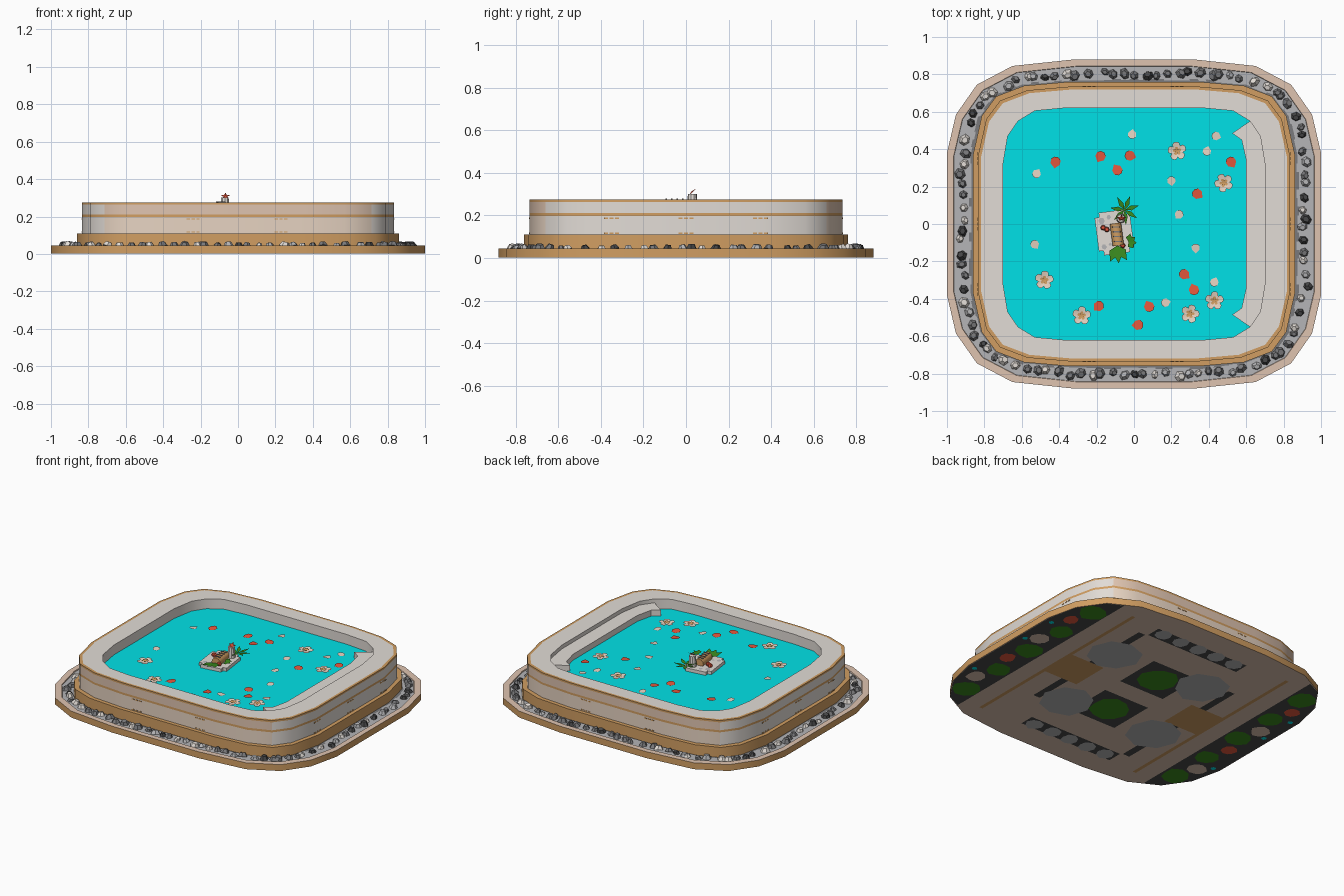
import bpy, bmesh, math, random
from mathutils import Vector, Matrix

if "Cube" in bpy.data.objects:
    bpy.data.objects.remove(bpy.data.objects["Cube"])

random.seed(4)
PI = math.pi


def material(name, r, g, b):
    m = bpy.data.materials.new(name)
    m.diffuse_color = [(c / 255 / 12.92 if c < 11 else ((c / 255 + .055) / 1.055) ** 2.4)
                       for c in (r, g, b)] + [1]
    m.use_nodes = True
    m.node_tree.nodes["Principled BSDF"].inputs["Base Color"].default_value = m.diffuse_color
    return m


WATER = material("turquoise water", 0, 226, 232)
STONE = material("pale stone", 226, 220, 214)
BEIGE = material("beige stone", 223, 196, 176)
WOOD = material("tan wood", 209, 158, 98)
GRAVEL = material("gravel grey", 181, 181, 183)
DARK = material("charcoal", 72, 72, 73)
PEBBLE = material("grey pebble", 122, 122, 124)
RED = material("petal red", 242, 92, 64)
GREEN = material("leaf green", 58, 138, 30)
CREAM = material("cream", 236, 216, 198)


def finish(name, bm, mats, smooth=False):
    me = bpy.data.meshes.new(name)
    bm.to_mesh(me)
    bm.free()
    for m in mats:
        me.materials.append(m)
    ob = bpy.data.objects.new(name, me)
    bpy.context.collection.objects.link(ob)
    if smooth:
        bpy.ops.object.select_all(action='DESELECT')
        ob.select_set(True)
        bpy.context.view_layer.objects.active = ob
        bpy.ops.object.shade_smooth_by_angle(angle=math.radians(35))
    return ob


# Rounded-rectangle plans, one quarter each
BASE = [(1, .38), (.952, .585), (.84, .745), (.65, .845), (.32, .88)]
WALL = [(.835, .36), (.79, .56), (.715, .66), (.57, .715), (.34, .735)]
POOL = [(.70, .32), (.675, .47), (.62, .55), (.53, .605), (.37, .62)]


def outline(quarter, grow=0):
    q = [(x * (1 + grow / quarter[0][0]), y * (1 + grow / quarter[-1][1])) for x, y in quarter]
    half = q + [(-x, y) for x, y in reversed(q)]
    return half + [(-x, -y) for x, y in half]


def loft(name, levels, bands, cap=None):
    """Skin stacked outlines (quarter, grow, z); bands gives a material per step."""
    bm = bmesh.new()
    rings = [[bm.verts.new((x, y, z)) for x, y in outline(q, g)] for q, g, z in levels]
    mats = list(dict.fromkeys(bands + ([cap] if cap else [])))
    n = len(rings[0])
    for a, b, m in zip(rings, rings[1:], bands):
        for i in range(n):
            j = (i + 1) % n
            bm.faces.new((a[i], a[j], b[j], b[i])).material_index = mats.index(m)
    if cap:
        bm.faces.new(rings[0][::-1]).material_index = mats.index(cap)
    return finish(name, bm, mats, True)


def polygon(name, pts, z, mat, depth=0, down=False):
    bm = bmesh.new()
    f = bm.faces.new([bm.verts.new((x, y, z)) for x, y in pts])
    f.normal_update()
    if (f.normal.z > 0) == down:
        f.normal_flip()
    if depth:
        low = bmesh.ops.extrude_face_region(bm, geom=[f])
        for v in low["geom"]:
            if isinstance(v, bmesh.types.BMVert):
                v.co.z -= depth
        bmesh.ops.recalc_face_normals(bm, faces=bm.faces)
    return finish(name, bm, [mat])


def disc(cx, cy, r, n=9, wobble=0.0):
    return [(cx + r * random.uniform(1 - wobble, 1 + wobble) * math.cos(2 * PI * i / n),
             cy + r * random.uniform(1 - wobble, 1 + wobble) * math.sin(2 * PI * i / n)) for i in range(n)]


def rect(cx, cy, w, d):
    return [(cx + sx * w / 2, cy + sy * d / 2) for sx, sy in ((-1, -1), (1, -1), (1, 1), (-1, 1))]


# Base, plinth and pool wall
loft("base_slab", [(BASE, 0, .003), (BASE, 0, .046), (BASE, -.036, .046), (BASE, -.038, .04),
                   (WALL, .0, .04)], [WOOD, BEIGE, BEIGE, GRAVEL], BEIGE)
loft("plinth", [(WALL, .025, .04), (WALL, .025, .11), (WALL, -.01, .11)], [WOOD, WOOD])
wall = loft("pool_wall", [(WALL, 0, .105), (WALL, 0, .197), (WALL, 0, .211), (WALL, 0, .264),
                          (WALL, 0, .276), (WALL, -.016, .276), (POOL, 0, .276), (POOL, 0, .2)],
            [CREAM, WOOD, BEIGE, WOOD, WOOD, STONE, STONE])
# The side walls are paler than the front and back
slot = {m.name: i for i, m in enumerate(wall.data.materials)}
for p in wall.data.polygons:
    if abs(p.normal.x) > .75 and p.material_index in (slot[CREAM.name], slot[BEIGE.name]):
        p.material_index = slot[STONE.name]
polygon("water", outline(POOL), .21, WATER)

# Bench along the right side of the pool
half = [(.6, .34), (.575, .45), (.525, .485), (.62, .55), (.675, .47), (.70, .32)]
bench = half + [(x, -y) for x, y in reversed(half)]
polygon("bench", bench, .25, STONE, .045)

# Small tan dashes on the wall faces
bm = bmesh.new()
for side in (-1, 1):
    for z in (.187, .117):
        spots = [((t + d, side * .7355, z), (.018, .003, .007)) for t in (-.24, .23) for d in (-.026, 0, .026)]
        spots += [((side * .8355, t + d, z), (.003, .018, .007)) for t in (-.35, 0, .35) for d in (-.026, 0, .026)]
        for c, s in spots:
            bmesh.ops.create_cube(bm, size=1, matrix=Matrix.Translation(c) @ Matrix.Diagonal((*s, 1)))
finish("wall_dashes", bm, [WOOD])

# Faceted pebbles and dark grit scattered round the gravel bed
bm, grit = bmesh.new(), bmesh.new()
inner, outer = [Vector(p) for p in outline(WALL, .025)], [Vector(p) for p in outline(BASE, -.045)]
n = len(inner)
for i in range(n):
    j = (i + 1) % n
    length = ((inner[i] + outer[i]) / 2 - (inner[j] + outer[j]) / 2).length

    def bed(t, w):
        return inner[i].lerp(inner[j], t).lerp(outer[i].lerp(outer[j], t), w)

    count = max(2, round(length / .06))
    for k in range(count):
        p = bed((k + random.uniform(.15, .85)) / count, random.uniform(.42, .75))
        r = random.uniform(.023, .033)
        m = (Matrix.Translation((p.x, p.y, .042)) @ Matrix.Rotation(random.uniform(0, 6), 4, 'Z')
             @ Matrix.Rotation(random.uniform(-.4, .4), 4, 'X')
             @ Matrix.Diagonal((r, r * random.uniform(.75, 1), r * .8, 1)))
        # squat stone: a six-sided drum with narrowed ends
        vs = bmesh.ops.create_cone(bm, cap_ends=True, segments=6, radius1=1, radius2=.55, depth=1,
                                   matrix=m @ Matrix.Translation((0, 0, .4)))["verts"]
        shade = random.choice((0, 1, 1, 2, 3))
        for f in {f for v in vs for f in v.link_faces}:
            f.material_index = shade
    strips = max(2, round(length / .045))
    for k in range(strips):
        w = random.choice((.08, .14, .22))
        f = grit.faces.new([grit.verts.new((*bed(t, d), .0415)) for t, d in
                            ((k / strips, 0), (k / strips, w), ((k + 1) / strips, w), ((k + 1) / strips, 0))])
        f.normal_update()
        if f.normal.z < 0:
            f.normal_flip()
finish("pebbles", bm, [DARK, PEBBLE, GRAVEL, STONE])
finish("grit", grit, [PEBBLE])

# Floating blossoms: a shallow five-lobed bowl with a tan star heart
bm = bmesh.new()
for x, y in ((.23, .39), (.48, .22), (-.48, -.3), (-.28, -.49), (.3, -.48), (.43, -.41)):
    c = Matrix.Translation((x, y, .213)) @ Matrix.Rotation(random.uniform(0, 6), 4, 'Z')
    for size, dz, mat, lobe in ((.05, 0, 0, .35), (.023, .007, 1, .5)):
        hub = bm.verts.new(c @ Vector((0, 0, dz)))
        rim = []
        for k in range(30):
            a = 2 * PI * k / 30
            r = size * (1 - lobe + lobe * abs(math.cos(2.5 * a)) ** .5)
            rim.append(bm.verts.new(c @ Vector((r * math.cos(a), r * math.sin(a), dz + size * .2))))
        for k in range(30):
            bm.faces.new((hub, rim[k], rim[(k + 1) % 30])).material_index = mat
finish("blossoms", bm, [CREAM, WOOD], True)


# Loose petals on the water, pointed at one end
def petals(name, spots, r, mat):
    bm = bmesh.new()
    for x, y in spots:
        m = Matrix.Translation((x, y, .214)) @ Matrix.Rotation(random.uniform(0, 6), 4, 'Z')
        bm.faces.new([bm.verts.new(m @ Vector((r * a, r * b, h))) for a, b, h in
                      ((-1.1, 0, .003), (-.3, -.85, .001), (.5, -.85, .004), (.95, -.35, .006),
                       (.95, .35, .006), (.5, .85, .004), (-.3, .85, .001))])
    finish(name, bm, [mat])


petals("red_petals", [(-.42, .33), (-.18, .36), (-.02, .365), (-.09, .29), (.52, .33), (.34, .16),
                      (.27, -.27), (.32, -.35), (-.19, -.44), (.08, -.44), (.02, -.54)], .03, RED)
petals("cream_petals", [(-.52, .27), (-.01, .48), (.44, .47), (.39, .39), (.2, .23), (.24, .05),
                        (-.53, -.11), (.33, -.13), (.43, -.31), (.17, -.42)], .025, CREAM)

# Floating tray and what stands on it
TRAY = Matrix.Translation((-.105, -.045, 0)) @ Matrix.Rotation(.13, 4, 'Z')
bm = bmesh.new()
bmesh.ops.create_cube(bm, size=1, matrix=TRAY @ Matrix.Translation((0, 0, .22)) @ Matrix.Diagonal((.19, .23, .024, 1)))
bmesh.ops.bevel(bm, geom=[e for e in bm.edges if abs(e.verts[0].co.z - e.verts[1].co.z) > .01],
                offset=.025, segments=2, affect='EDGES')
finish("tray", bm, [STONE], True)
for x, y, r in ((-.06, .07, .016), (-.04, .03, .011), (-.065, -.07, .014), (-.03, -.06, .01), (-.02, .085, .012)):
    p = TRAY @ Vector((x, y, 0))
    polygon("tray_speck", disc(p.x, p.y, r, 6, .2), .2325, GRAVEL)
bm = bmesh.new()
bmesh.ops.create_cone(bm, cap_ends=True, segments=12, radius1=.03, radius2=.03, depth=.12, matrix=TRAY
                      @ Matrix.Translation((.012, -.012, .246)) @ Matrix.Rotation(PI / 2, 4, 'X'))
for v in bm.verts:
    v.co.z = max(v.co.z, .23)
finish("woven_roll", bm, [WOOD], True)
for k in range(4):
    p = TRAY @ Vector((.012, -.05 + k * .026, 0))
    polygon("roll_slat", rect(p.x, p.y, .04, .006), .279, PEBBLE, .006)
bm = bmesh.new()
bmesh.ops.create_cone(bm, cap_ends=True, segments=10, radius1=.026, radius2=.021, depth=.07,
                      matrix=Matrix.Translation((-.07, .03, .267)))
finish("cup", bm, [STONE], True)

# Red star flower leaning forward on the cup, and berries
bm = bmesh.new()
m = Matrix.Translation((-.067, .03, .309)) @ Matrix.Rotation(.75, 4, 'X')
hub = bm.verts.new(m @ Vector((0, 0, .006)))
star = [bm.verts.new(m @ Vector(((.028, .012)[k % 2] * math.sin(k * PI / 5),
                                 (.028, .012)[k % 2] * math.cos(k * PI / 5), 0))) for k in range(10)]
for k in range(10):
    bm.faces.new((hub, star[(k + 1) % 10], star[k]))
for x, y in ((-.165, -.02), (-.145, -.03), (-.06, -.115)):
    bmesh.ops.create_uvsphere(bm, u_segments=8, v_segments=5, radius=.015, matrix=Matrix.Translation((x, y, .24)))
finish("red_flowers", bm, [RED], True)

# Leaves: narrow blades fanned round one stem, broad ones at the other end
bm = bmesh.new()
for x, y, z, start, n, step, size, wide in (
        (-.05, .075, .245, .3, 7, .9, .08, .16), (-.09, -.115, .24, 4.3, 3, .5, .095, .28),
        (-.03, -.095, .255, -.9, 4, .75, .045, .4)):
    for k in range(n):
        m = (Matrix.Translation((x, y, z + .001 * k)) @ Matrix.Rotation(start + k * step, 4, 'Z')
             @ Matrix.Rotation(-.12, 4, 'Y'))
        bm.faces.new([bm.verts.new(m @ Vector(p)) for p in
                      ((0, 0, 0), (size * .45, -size * wide, 0), (size, 0, 0), (size * .45, size * wide, 0))])
finish("leaves", bm, [GREEN])

# Underside paving: planted strips, joints, slabs and shrubs
for s, tag in ((1, "right"), (-1, "left")):
    edge = [(.74, .79), (.84, .74), (.95, .58), (.995, .38)]
    polygon("strip_" + tag, [(s * x, y) for x, y in edge + [(x, -y) for x, y in reversed(edge)]],
            .002, DARK, down=True)
    for k in range(9):
        polygon("strip_patch_" + tag, disc(s * (.83 + .05 * (k % 2)), -.6 + k * .15,
                                           (.085, .06, .075, .05)[k % 4], 9, .12),
                .001, (GREEN, BEIGE, GREEN, RED)[k % 4], down=True)
    for y in (-.38, .1, .35):
        polygon("strip_spark_" + tag, disc(s * .95, y, .018, 6), .001, WATER, down=True)
    polygon("tan_band_" + tag, rect(s * .61, 0, .025, 1.45), .002, WOOD, down=True)
    polygon("joint_" + tag, rect(s * .44, s * .1, .05, 1.0), .002, DARK, down=True)
    polygon("tan_square_" + tag, rect(s * .48, 0, .26, .26), .001, WOOD, down=True)
    polygon("end_joint_" + tag, rect(s * .05, s * .66, .7, .1), .002, DARK, down=True)
    for k in range(5):
        polygon("end_stone_" + tag, disc(s * .05 - .28 + k * .14, s * .67, .055, 8, .1), .001, GRAVEL, down=True)
    for x, y in ((.4, .29), (.26, -.33)):
        polygon("paving_slab_" + tag, disc(s * x, s * y, .17, 8, .06), .001, GRAVEL, down=True)
    polygon("shrub_bed_" + tag, rect(0, s * .23, .34, .32), .002, DARK, down=True)
    polygon("shrub_patch_" + tag, disc(0, s * .23, .125, 10, .08), 0, GREEN, down=True)
